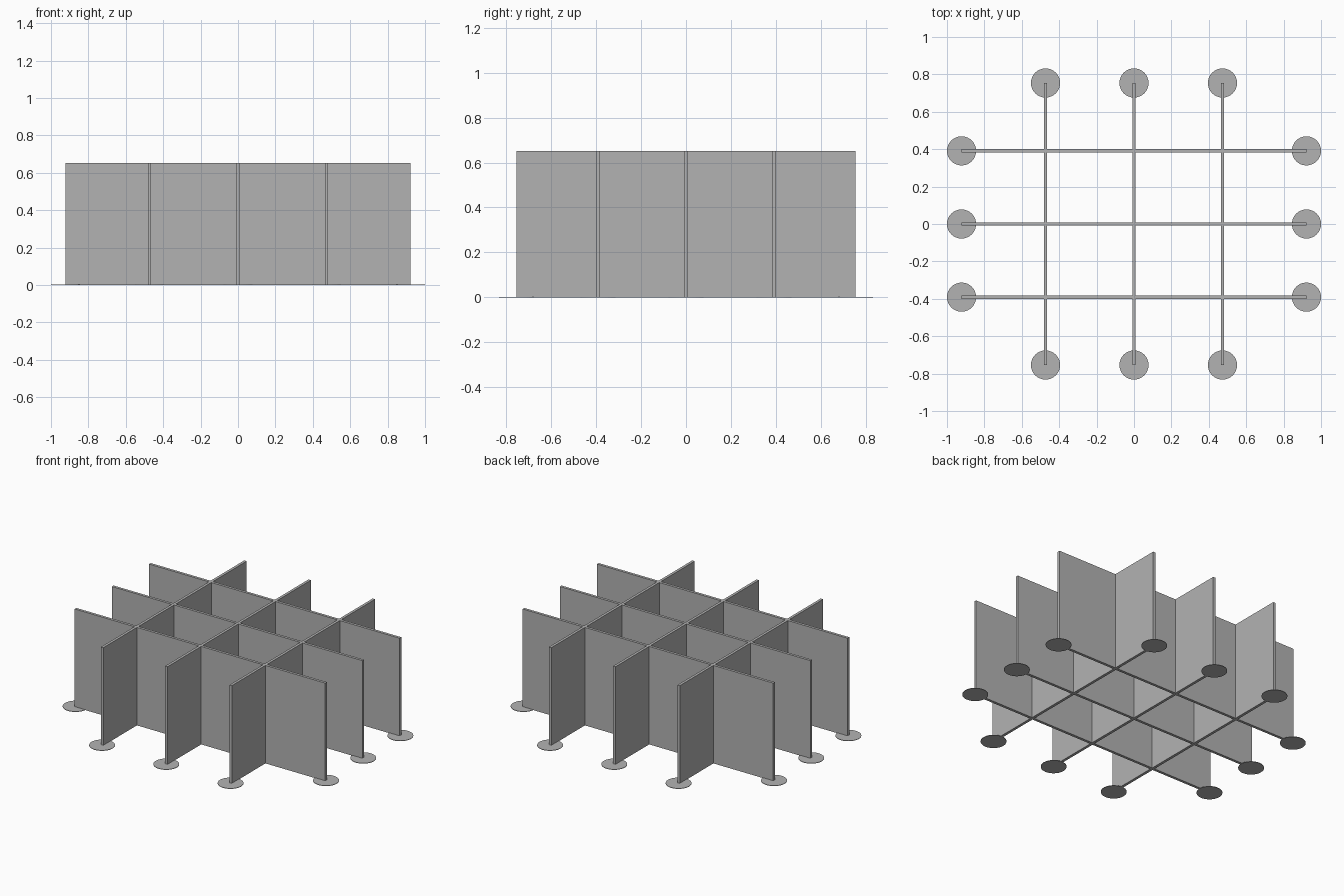
import bpy
import bmesh

cube = bpy.data.objects.get("Cube")
if cube:
    bpy.data.objects.remove(cube, do_unlink=True)

# Overall sizes
HALF_X, HALF_Y = 0.922, 0.754     # wall ends, also foot centres
WALL_X = (-0.473, 0.0, 0.473)     # walls running front to back
WALL_Y = (-0.391, 0.0, 0.391)     # walls running side to side
HALF_T = 0.009
HEIGHT = 0.652
FOOT_R, FOOT_H = 0.078, 0.003

# One grey for everything
grey = bpy.data.materials.new("plain_grey")
grey.use_nodes = True
colour = (0.45, 0.45, 0.45, 1)
grey.diffuse_color = colour
grey.node_tree.nodes["Principled BSDF"].inputs["Base Color"].default_value = colour


def add_object(name, bm):
    mesh = bpy.data.meshes.new(name)
    bmesh.ops.recalc_face_normals(bm, faces=bm.faces)
    bm.to_mesh(mesh)
    bm.free()
    mesh.materials.append(grey)
    obj = bpy.data.objects.new(name, mesh)
    bpy.context.collection.objects.link(obj)
    return obj


def cuts(walls, half):
    """Cut lines along one axis: both ends and both sides of every wall."""
    return sorted([-half, half] + [w + s * HALF_T for w in walls for s in (-1, 1)])


# Crossing walls: lay out the plan as one flat lattice, then raise it
xs, ys = cuts(WALL_X, HALF_X), cuts(WALL_Y, HALF_Y)
bm = bmesh.new()
for i in range(len(xs) - 1):
    for j in range(len(ys) - 1):
        if i % 2 or j % 2:        # odd strips lie inside a wall
            corners = ((i, j), (i + 1, j), (i + 1, j + 1), (i, j + 1))
            bm.faces.new([bm.verts.new((xs[a], ys[b], 0)) for a, b in corners])
bmesh.ops.remove_doubles(bm, verts=bm.verts, dist=0.0001)
raised = bmesh.ops.extrude_face_region(bm, geom=bm.faces[:], use_keep_orig=True)
top = [v for v in raised["geom"] if isinstance(v, bmesh.types.BMVert)]
bmesh.ops.translate(bm, verts=top, vec=(0, 0, HEIGHT))
add_object("divider_walls", bm)


# Thin round foot under each wall end
def add_foot(name, x, y):
    bm = bmesh.new()
    bmesh.ops.create_cone(bm, cap_ends=True, segments=32,
                          radius1=FOOT_R, radius2=FOOT_R, depth=FOOT_H)
    # Sits a hair below the walls so the undersides do not coincide
    bmesh.ops.translate(bm, verts=bm.verts, vec=(x, y, FOOT_H / 2 - 0.0005))
    add_object(name, bm)


for n, x in enumerate(WALL_X, 1):
    add_foot(f"front_foot_{n}", x, -HALF_Y)
    add_foot(f"back_foot_{n}", x, HALF_Y)
for n, y in enumerate(WALL_Y, 1):
    add_foot(f"right_foot_{n}", -HALF_X, y)
    add_foot(f"left_foot_{n}", HALF_X, y)
